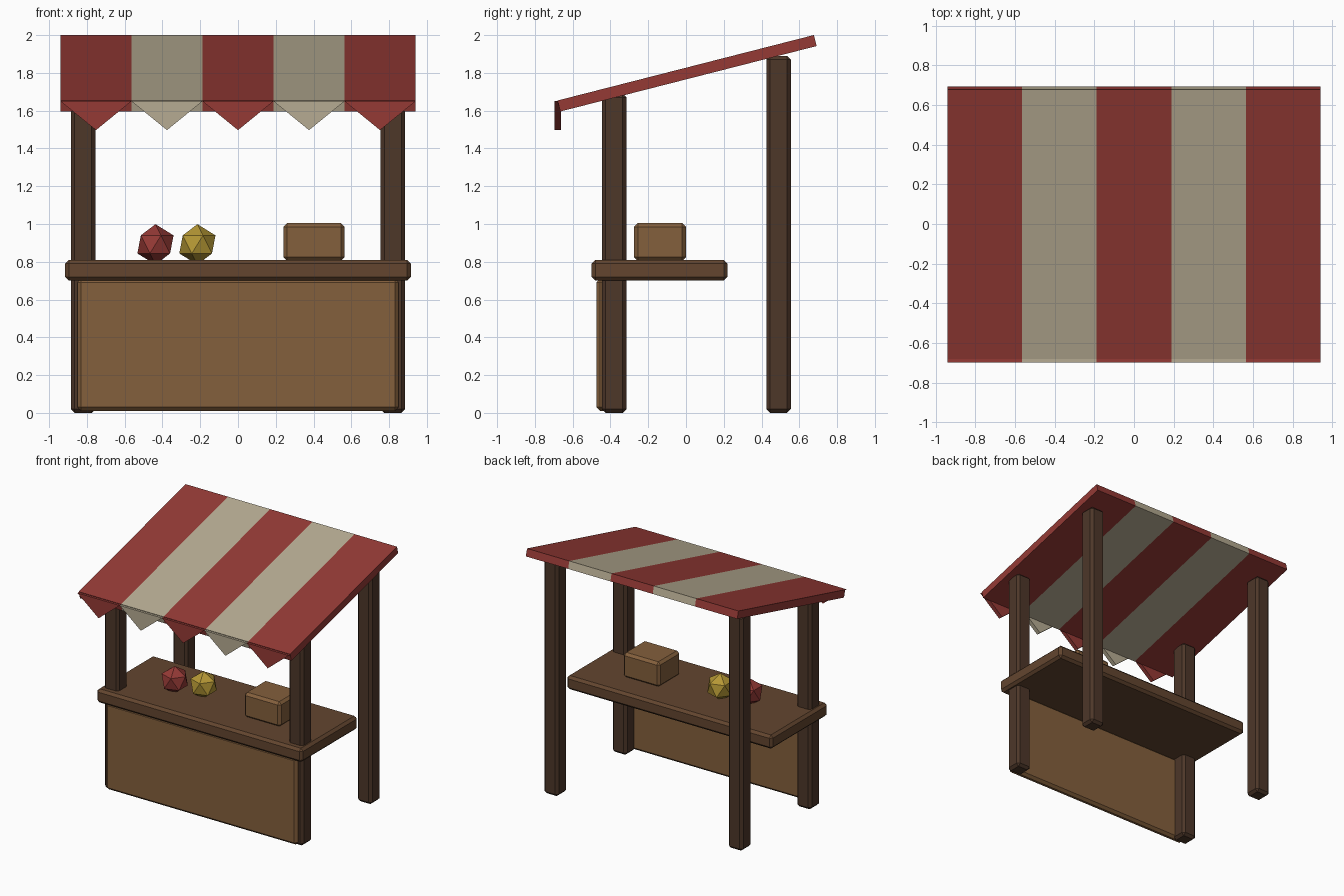
import bpy, bmesh, math
from mathutils import Matrix

if "Cube" in bpy.data.objects:
    bpy.data.objects.remove(bpy.data.objects["Cube"])


def material(name, rgb):
    m = bpy.data.materials.new(name)
    m.diffuse_color = (*rgb, 1)
    m.use_nodes = True
    m.node_tree.nodes["Principled BSDF"].inputs["Base Color"].default_value = m.diffuse_color
    return m


RED = material("red", (0.30, 0.042, 0.036))
CREAM = material("cream", (0.47, 0.41, 0.29))
DARK = material("dark_wood", (0.075, 0.038, 0.022))
BROWN = material("counter_wood", (0.125, 0.060, 0.028))
TAN = material("light_wood", (0.23, 0.115, 0.045))
YELLOW = material("yellow", (0.46, 0.31, 0.035))


def finish(bm, name, mat):
    bmesh.ops.recalc_face_normals(bm, faces=bm.faces)
    me = bpy.data.meshes.new(name)
    bm.to_mesh(me)
    bm.free()
    me.materials.append(mat)
    ob = bpy.data.objects.new(name, me)
    bpy.context.collection.objects.link(ob)
    return ob


def box(name, xs, ys, zs, mat, bevel=0.02):
    """Box between the given limits with chamfered edges."""
    bm = bmesh.new()
    size = [b - a for a, b in (xs, ys, zs)]
    mid = [(a + b) / 2 for a, b in (xs, ys, zs)]
    bmesh.ops.create_cube(bm, size=1, matrix=Matrix.Translation(mid) @ Matrix.Diagonal((*size, 1)))
    ob = finish(bm, name, mat)
    if bevel:
        mod = ob.modifiers.new("chamfer", "BEVEL")
        mod.width, mod.segments = bevel, 1
    return ob


# Posts
for side, s in (("left", -1), ("right", 1)):
    xs = sorted((s * 0.755, s * 0.885))
    box(f"front_post_{side}", xs, (-0.445, -0.315), (0, 1.69), DARK)
    box(f"back_post_{side}", xs, (0.425, 0.555), (0, 1.89), DARK)

# Counter, front panel and crate
box("counter", (-0.915, 0.915), (-0.50, 0.22), (0.70, 0.81), BROWN)
box("front_panel", (-0.85, 0.85), (-0.475, -0.415), (0.01, 0.71), TAN)
box("crate", (0.24, 0.565), (-0.275, 0.0), (0.805, 1.005), TAN)

# Fruit
for name, x, y, mat in (("red_fruit", -0.437, -0.18, RED), ("yellow_fruit", -0.215, -0.13, YELLOW)):
    bm = bmesh.new()
    bmesh.ops.create_icosphere(bm, subdivisions=1, radius=0.107,
                               matrix=Matrix.Translation((x, y, 0.892)))
    finish(bm, name, mat)

# Striped sloping awning with a pointed valance
W = 0.376
for i in range(5):
    x = (i - 2) * W
    mat = CREAM if i % 2 else RED
    stripe = box(f"awning_stripe_{i + 1}", (-W / 2, W / 2), (-0.70, 0.70), (-0.03, 0.03), mat, 0)
    stripe.location = (x, 0.006, 1.798)
    stripe.rotation_euler.x = 0.25

    bm = bmesh.new()
    pts = ((x - W / 2, 1.65), (x, 1.497), (x + W / 2, 1.65))
    face = bm.faces.new([bm.verts.new((px, -0.697, pz)) for px, pz in pts])
    ext = bmesh.ops.extrude_face_region(bm, geom=[face])
    bmesh.ops.translate(bm, vec=(0, 0.034, 0),
                        verts=[v for v in ext["geom"] if isinstance(v, bmesh.types.BMVert)])
    finish(bm, f"valance_point_{i + 1}", mat)
